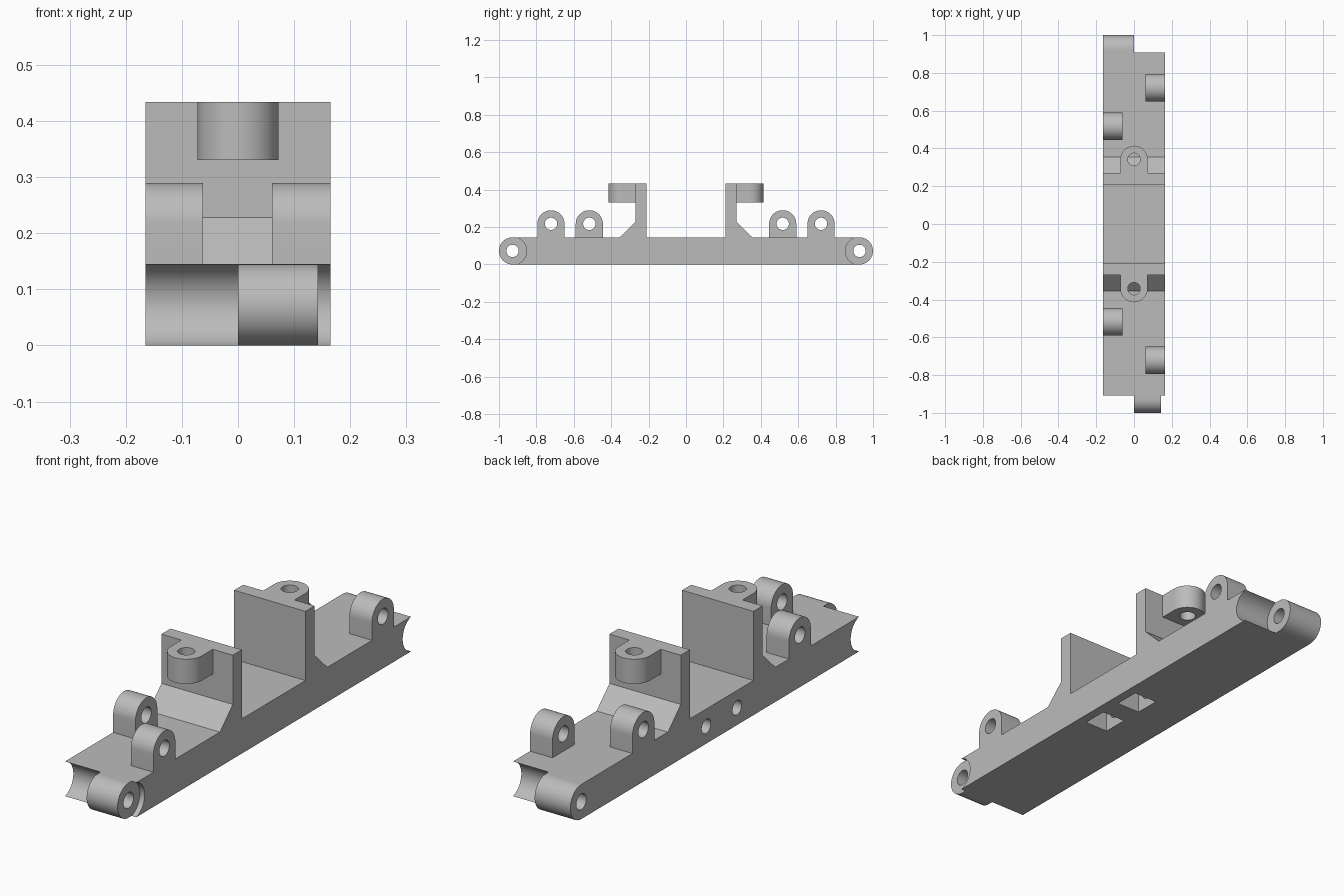
import bpy, bmesh
from math import sin, cos, pi, radians

cube = bpy.data.objects.get("Cube")
if cube:
    bpy.data.objects.remove(cube, do_unlink=True)

grey = bpy.data.materials.new("plain grey")
grey.use_nodes = True
grey.diffuse_color = (0.5, 0.5, 0.5, 1)
grey.node_tree.nodes["Principled BSDF"].inputs["Base Color"].default_value = (0.5, 0.5, 0.5, 1)

HALF_W = 0.165      # half width of the bar
TOP = 0.145         # top of the bar
R = TOP / 2         # radius of every rounded end
HOLE = 0.033        # radius of every pin hole
END = 1 - R         # pin line of the end knuckles


def prism(name, profile, axis, lo, hi):
    """Extrude a profile: (y, z) points along x, or (x, y) points along z."""
    bm = bmesh.new()
    place = (lambda p, t: (t, p[0], p[1])) if axis == "x" else (lambda p, t: (p[0], p[1], t))
    low = [bm.verts.new(place(p, lo)) for p in profile]
    high = [bm.verts.new(place(p, hi)) for p in profile]
    bm.faces.new(low)
    bm.faces.new(high)
    n = len(profile)
    for i in range(n):
        j = (i + 1) % n
        bm.faces.new((low[i], low[j], high[j], high[i]))
    bmesh.ops.recalc_face_normals(bm, faces=bm.faces)
    mesh = bpy.data.meshes.new(name)
    bm.to_mesh(mesh)
    bm.free()
    mesh.materials.append(grey)
    obj = bpy.data.objects.new(name, mesh)
    bpy.context.collection.objects.link(obj)
    return obj


def arc(u, v, r, start, end, steps):
    angles = [start + (end - start) * i / steps for i in range(steps + 1)]
    return [(u + r * cos(a), v + r * sin(a)) for a in angles]


def circle(u, v, r):
    return arc(u, v, r, 0, 2 * pi, 48)[:-1]


def rect(u0, v0, u1, v1):
    return [(u0, v0), (u1, v0), (u1, v1), (u0, v1)]


def select_only(obj):
    bpy.ops.object.select_all(action="DESELECT")
    obj.select_set(True)
    bpy.context.view_layer.objects.active = obj


def cut(obj, profile, axis, lo, hi):
    cutter = prism("cutter", profile, axis, lo, hi)
    cutter.hide_render = True
    mod = obj.modifiers.new("cut", "BOOLEAN")
    mod.operation, mod.solver, mod.object = "DIFFERENCE", "EXACT", cutter
    select_only(obj)
    bpy.ops.object.modifier_apply(modifier=mod.name)
    bpy.data.objects.remove(cutter, do_unlink=True)


parts = []
bar = prism("base_bar", rect(-END, 0, END, TOP), "x", -HALF_W, HALF_W)
parts.append(bar)

# End sockets: hollow where the neighbouring knuckle turns
for y, lo, hi in ((-END, -0.2, 0), (-END, 0.143, 0.2), (END, 0, 0.2)):
    cut(bar, circle(y, R, 0.0752), "x", lo, hi)

# End knuckles with pin holes
for name, s, lo, hi in (("front_knuckle", -1, 0, 0.143), ("back_knuckle", 1, -HALF_W, 0)):
    knuckle = prism(name, arc(s * END, R, R, -pi / 2, pi / 2 if s > 0 else -3 * pi / 2, 24), "x", lo, hi)
    for obj in (knuckle, bar):
        cut(obj, circle(s * END, R, HOLE), "x", lo - 0.01, hi + 0.01)
    parts.append(knuckle)

# Screw holes from the right-hand side and nut pockets from below
for y in (-0.102, 0.102):
    cut(bar, circle(y, R, 0.03), "x", -0.2, 0.07)
    cut(bar, rect(0.015, y - 0.055, 0.125, y + 0.055), "z", -0.05, 0.115)

for side, s in (("front", -1), ("back", 1)):
    # Upright lugs
    for place, y, lo, hi in (("outer", 0.722, 0.061, HALF_W), ("inner", 0.517, -HALF_W, -0.062)):
        z = TOP + R
        profile = arc(s * y, z, R, 0, pi, 24) + [(s * y - R, TOP), (s * y + R, TOP)]
        lug = prism(f"{side}_{place}_lug", profile, "x", lo, hi)
        cut(lug, circle(s * y, z, HOLE), "x", lo - 0.05, hi + 0.05)
        parts.append(lug)

    # Upright wall with a sloped foot
    foot = [(0.21, TOP), (0.355, TOP), (0.27, 0.228), (0.27, 0.434), (0.21, 0.434)]
    parts.append(prism(f"{side}_wall", [(s * y, z) for y, z in foot], "x", -HALF_W, HALF_W))

    # Rounded tab with a vertical hole
    outline = arc(0, 0.342, R, 0, pi, 24) + [(-R, 0.27), (R, 0.27)]
    tab = prism(f"{side}_tab", [(x, s * y) for x, y in outline], "z", 0.331, 0.434)
    cut(tab, circle(0, s * 0.342, HOLE), "z", 0.3, 0.5)
    parts.append(tab)

for obj in parts:
    select_only(obj)
    bpy.ops.object.shade_smooth_by_angle(angle=radians(30))
